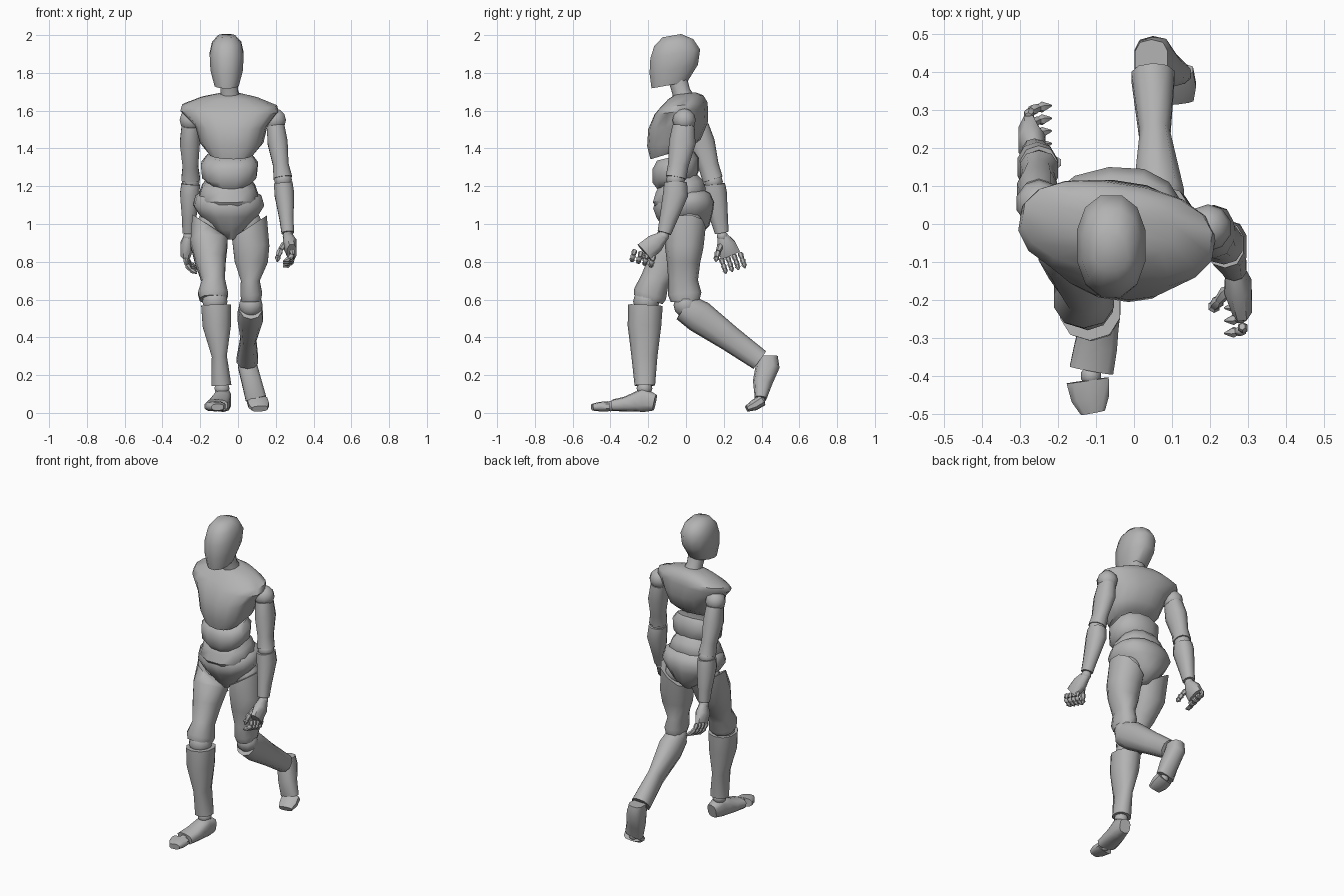
import bpy
import bmesh
from math import cos, sin, pi, radians
from mathutils import Vector

cube = bpy.data.objects.get("Cube")
if cube:
    bpy.data.objects.remove(cube, do_unlink=True)

GREY = (0.45, 0.45, 0.45, 1)
grey = bpy.data.materials.new("mannequin grey")
grey.use_nodes = True
grey.diffuse_color = GREY
grey.node_tree.nodes["Principled BSDF"].inputs["Base Color"].default_value = GREY


def finish(name, bm):
    """Turn a bmesh into a named, shaded object."""
    bmesh.ops.recalc_face_normals(bm, faces=bm.faces)
    mesh = bpy.data.meshes.new(name)
    bm.to_mesh(mesh)
    bm.free()
    obj = bpy.data.objects.new(name, mesh)
    bpy.context.collection.objects.link(obj)
    mesh.materials.append(grey)
    bpy.ops.object.select_all(action='DESELECT')
    obj.select_set(True)
    bpy.context.view_layer.objects.active = obj
    bpy.ops.object.shade_smooth_by_angle(angle=radians(50))
    return obj


def loft(name, rings, sides=10, power=2.3, normal=None, first=None, across=(1, 0, 0)):
    """Skin rings of (x, y, z, half width[, half depth]) along their path.
    normal fixes the plane of all rings, first only that of the opening ring."""
    bm = bmesh.new()
    centres = [Vector(r[:3]) for r in rings]
    widest = cos(pi / sides) ** (2 / power)
    loops = []
    for i, ring in enumerate(rings):
        before, after = centres[max(i - 1, 0)], centres[min(i + 1, len(rings) - 1)]
        t = Vector(normal) if normal else after - before
        if first and i == 0:
            t = Vector(first)
        t.normalize()
        u = Vector(across)
        u = (u - t * u.dot(t)).normalized()
        v = t.cross(u)
        wide, deep = ring[3] / widest, ring[-1] / widest
        loop = []
        for k in range(sides):
            a = 2 * pi * (k + 0.5) / sides
            c, s = cos(a), sin(a)
            cu = abs(c) ** (2 / power) * (1 if c > 0 else -1)
            sv = abs(s) ** (2 / power) * (1 if s > 0 else -1)
            loop.append(bm.verts.new(centres[i] + u * wide * cu + v * deep * sv))
        loops.append(loop)
    for low, high in zip(loops, loops[1:]):
        for k in range(sides):
            n = (k + 1) % sides
            bm.faces.new((low[k], low[n], high[n], high[k]))
    bm.faces.new(loops[0])
    bm.faces.new(loops[-1])
    return finish(name, bm)


def ball(name, centre, radius):
    """Round joint between two parts."""
    bm = bmesh.new()
    bmesh.ops.create_uvsphere(bm, u_segments=10, v_segments=6, radius=radius)
    bmesh.ops.translate(bm, verts=bm.verts, vec=centre)
    return finish(name, bm)


# Head and neck
loft("head", [(-.06, -.088, 1.735, .064, .096), (-.06, -.065, 1.82, .086, .13),
              (-.06, -.057, 1.9, .09, .134), (-.06, -.065, 1.96, .077, .105),
              (-.06, -.075, 1.997, .045, .05)], sides=12, normal=(0, -.18, 1))
loft("neck", [(-.04, 0, 1.63, .065), (-.045, -.025, 1.7, .046), (-.05, -.045, 1.77, .048)])

# Torso, with the shoulders and hips turned against each other
loft("chest", [(-.035, -.08, 1.375, .118, .11), (-.033, -.064, 1.43, .165, .138),
               (-.035, -.042, 1.52, .188, .154), (-.045, -.025, 1.597, .258, .134),
               (-.045, -.012, 1.63, .25, .118), (-.045, -.002, 1.67, .15, .09),
               (-.045, -.005, 1.69, .06, .055)],
     sides=16, power=2.3, normal=(0, -.12, 1), first=(0, -.3, 1), across=(1, -.16, 0))
loft("upper_waist", [(-.045, -.05, 1.205, .095, .1), (-.045, -.055, 1.25, .143, .124),
                     (-.045, -.055, 1.32, .15, .124), (-.045, -.055, 1.36, .12, .1)],
     sides=12, normal=(0, -.25, 1), across=(1, -.06, 0))
loft("lower_waist", [(-.05, -.03, 1.1, .135, .12), (-.05, -.035, 1.15, .157, .145),
                     (-.05, -.035, 1.2, .14, .128), (-.05, -.04, 1.24, .11, .1)],
     sides=12, normal=(0, -.25, 1))
loft("pelvis", [(-.045, -.005, .925, .03, .07), (-.05, .005, .98, .09, .118),
                (-.05, -.007, 1.05, .155, .148), (-.05, -.012, 1.1, .186, .16),
                (-.05, -.015, 1.15, .172, .14), (-.05, -.02, 1.17, .14, .11)],
     sides=14, normal=(0, -.1, 1), across=(1, .1, 0))

# Left leg, trailing with the heel raised
ball("left_hip_joint", (.05, .01, 1.0), .08)
loft("left_thigh", [(.06, 0, .985, .11, .1), (.07, -.01, .88, .096, .098),
                    (.07, -.013, .8, .088, .085), (.065, -.015, .7, .05, .075),
                    (.07, -.007, .63, .058, .085), (.07, -.005, .59, .05, .072)],
     first=(.65, 0, -1))
ball("left_knee_joint", (.068, 0, .57), .066)
loft("left_shin", [(.068, -.01, .56, .058, .072), (.065, .07, .51, .067, .083),
                   (.055, .23, .395, .04, .066), (.05, .39, .28, .057, .055)])
loft("left_foot", [(.046, .432, .3, .043, .052), (.05, .433, .25, .05, .061),
                   (.073, .405, .16, .052, .05), (.095, .395, .075, .055, .03)], power=2.8)
ball("left_toe_joint", (.1, .39, .065), .03)
loft("left_toes", [(.102, .4, .065, .054, .03), (.11, .36, .04, .054, .028),
                   (.115, .322, .022, .042, .016)], power=2.8)

# Right leg, planted in front
ball("right_hip_joint", (-.14, -.02, 1.0), .08)
loft("right_thigh", [(-.148, -.02, .99, .112, .1), (-.153, -.06, .9, .098, .104),
                     (-.145, -.11, .8, .08, .088), (-.13, -.165, .7, .06, .074),
                     (-.132, -.19, .63, .079, .085), (-.132, -.2, .6, .07, .076)],
     first=(-.65, 0, -1))
ball("right_knee_joint", (-.122, -.21, .59), .07)
loft("right_shin", [(-.116, -.215, .57, .079, .088), (-.112, -.22, .46, .075, .085),
                    (-.099, -.22, .3, .04, .066), (-.088, -.218, .145, .053, .052)])
ball("right_ankle_joint", (-.085, -.22, .13), .042)
loft("right_foot", [(-.07, -.165, .055, .034, .042), (-.08, -.225, .068, .045, .062),
                    (-.09, -.265, .058, .05, .05), (-.1, -.32, .047, .056, .038),
                    (-.112, -.385, .04, .058, .03)], power=2.8)
ball("right_toe_joint", (-.113, -.4, .036), .028)
loft("right_toes", [(-.122, -.412, .035, .056, .026), (-.115, -.46, .033, .05, .024),
                    (-.108, -.497, .03, .032, .017)], power=2.8)


def arm(side, shoulder, middle, elbow, bulge, wrist):
    """Upper arm, forearm and their joints."""
    shoulder, middle, elbow, bulge, wrist = map(Vector, (shoulder, middle, elbow, bulge, wrist))
    ball(side + "_shoulder_joint", shoulder, .062)
    top = shoulder.lerp(middle, .25)
    loft(side + "_upper_arm", [(*top, .047, .056), (*middle, .053, .068),
                               (*middle.lerp(elbow, .6), .041, .052),
                               (*middle.lerp(elbow, .95), .05, .052)])
    ball(side + "_elbow_joint", elbow, .05)
    loft(side + "_forearm", [(*elbow.lerp(bulge, .2), .049, .058), (*bulge, .052, .064),
                             (*bulge.lerp(wrist, .6), .037, .045),
                             (*bulge.lerp(wrist, .92), .033, .035)])
    ball(side + "_wrist_joint", wrist, .03)


def digit(name, base, moves, radius):
    """Chain of tapering segments ending in a point."""
    p = Vector(base)
    for i, move in enumerate(moves):
        q = p + move
        last = i == len(moves) - 1
        loft(f"{name}_segment_{i + 1}",
             [(*p, radius * .6), (*p.lerp(q, .3), radius), (*q, radius * (.2 if last else .75))],
             sides=6, power=2)
        p = q


def hand(side, wrist, knuckles, spread, straight, curled, thumb):
    """Palm, four curled fingers and a thumb."""
    wrist, knuckles, spread = Vector(wrist), Vector(knuckles), Vector(spread)
    straight, curled = Vector(straight), Vector(curled)
    loft(side + "_palm", [(*wrist, .024, .028), (*wrist.lerp(knuckles, .45), .036, .05),
                          (*knuckles, .026, .054)], sides=8)
    bend = (straight + curled) / 2
    for i in range(4):
        digit(f"{side}_finger_{i + 1}", knuckles + spread * (i / 3 - .5),
              (straight, bend, curled), .013)
    thumb = [Vector(p) for p in thumb]
    digit(side + "_thumb", thumb[0], [b - a for a, b in zip(thumb, thumb[1:])], .015)


# Left arm swings forward, right arm swings back
left_wrist, right_wrist = (.265, -.12, .935), (-.262, .193, .935)
arm("left", (.195, -.01, 1.55), (.21, -.02, 1.43), (.238, -.055, 1.235),
    (.245, -.055, 1.16), left_wrist)
arm("right", (-.25, .055, 1.55), (-.255, .082, 1.43), (-.25, .145, 1.225),
    (-.255, .15, 1.16), right_wrist)
hand("left", left_wrist, (.285, -.22, .85), (0, -.1, .03),
     (.004, -.008, -.028), (-.035, -.004, -.014),
     [(.25, -.17, .9), (.225, -.2, .865), (.212, -.215, .83), (.208, -.225, .8)])
hand("right", right_wrist, (-.278, .235, .835), (0, .1, .03),
     (.005, .012, -.033), (.035, .006, -.022),
     [(-.25, .185, .89), (-.225, .17, .855), (-.21, .162, .825), (-.195, .158, .8)])
